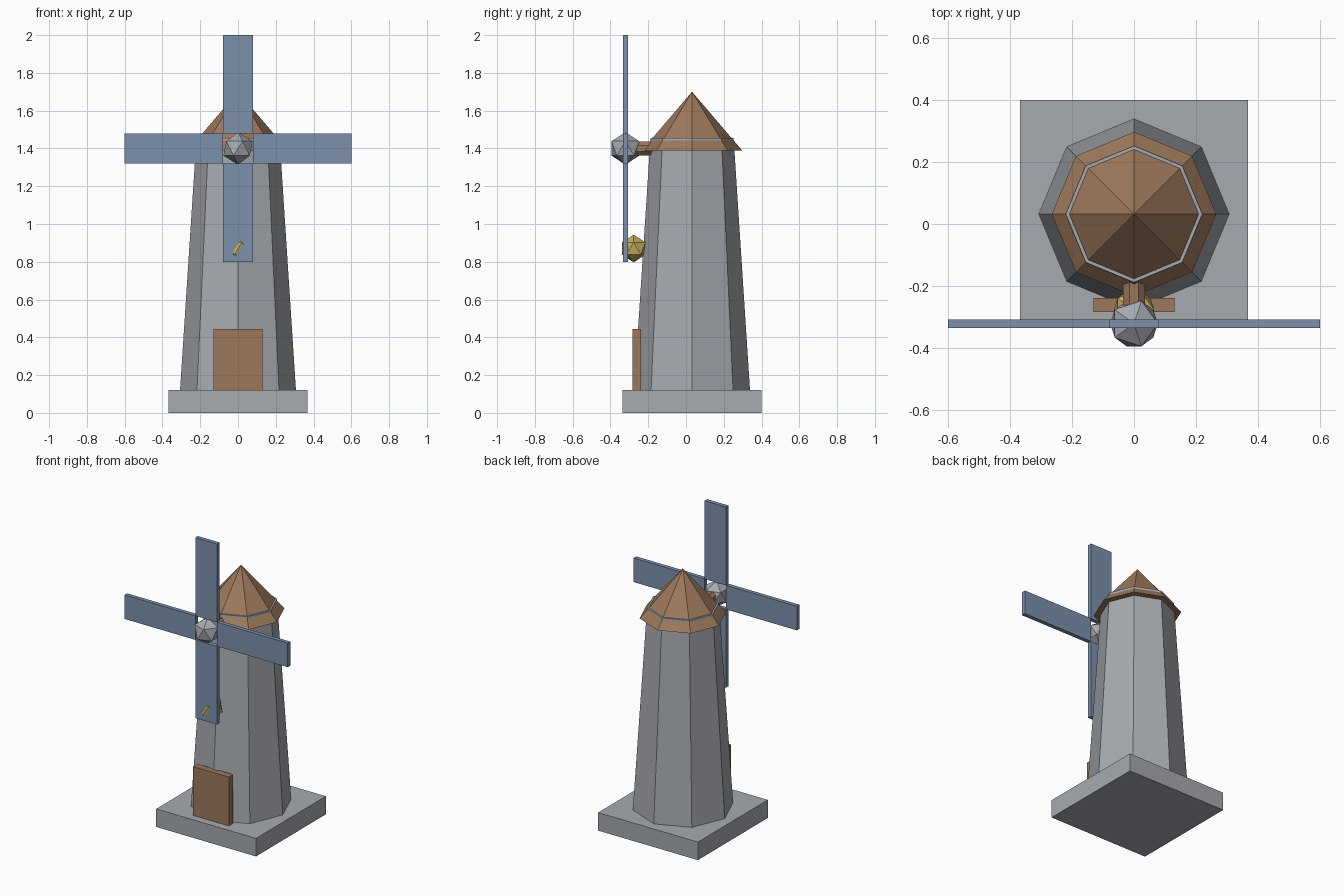
import bpy
from math import radians, sin, cos

default_cube = bpy.data.objects.get("Cube")
if default_cube:
    bpy.data.objects.remove(default_cube, do_unlink=True)


def make_material(name, rgb):
    mat = bpy.data.materials.new(name)
    mat.use_nodes = True
    mat.diffuse_color = (*rgb, 1)
    mat.node_tree.nodes["Principled BSDF"].inputs["Base Color"].default_value = (*rgb, 1)
    return mat


stone = make_material("grey stone", (0.38, 0.40, 0.43))
wood = make_material("brown wood", (0.34, 0.19, 0.105))
cloth = make_material("blue sail", (0.20, 0.28, 0.41))
gold = make_material("yellow gold", (0.60, 0.45, 0.11))


def finish(name, mat):
    obj = bpy.context.object
    obj.name = obj.data.name = name
    obj.data.materials.append(mat)
    return obj


def box(name, mat, centre, size):
    bpy.ops.mesh.primitive_cube_add(size=1, location=centre)
    obj = finish(name, mat)
    obj.scale = size
    return obj


def octagon(name, mat, y, z_low, z_high, r_low, r_high):
    bpy.ops.mesh.primitive_cone_add(vertices=8, radius1=r_low, radius2=r_high,
                                    depth=z_high - z_low,
                                    location=(0, y, (z_low + z_high) / 2))
    return finish(name, mat)


def ball(name, mat, centre, radius):
    bpy.ops.mesh.primitive_ico_sphere_add(subdivisions=1, radius=radius, location=centre)
    return finish(name, mat)


TOWER_Y = 0.032
SAIL_Y = -0.321
HUB_Z = 1.4

# Base slab, tapered tower and pointed roof
box("base_slab", stone, (0, TOWER_Y, 0.06), (0.734, 0.734, 0.12))
octagon("tower", stone, TOWER_Y, 0.01, 1.456, 0.314, 0.22)
octagon("roof", wood, TOWER_Y, 1.39, 1.70, 0.265, 0)

# Door
box("door", wood, (0, -0.261, 0.224), (0.262, 0.046, 0.442))

# Axle and hub
bpy.ops.mesh.primitive_cylinder_add(vertices=8, radius=0.039, depth=0.3,
                                    location=(0, SAIL_Y + 0.15, HUB_Z),
                                    rotation=(radians(90), radians(22.5), 0))
finish("axle", wood)
ball("hub", stone, (0, SAIL_Y, HUB_Z), 0.086)

# Four sails around the hub
for i in range(4):
    angle = radians(90 * i)
    sail = box("sail_%d" % (i + 1), cloth,
               (0.34 * sin(angle), SAIL_Y, HUB_Z + 0.34 * cos(angle)),
               (0.16, 0.027, 0.52))
    sail.rotation_euler.y = angle

# Small lamp behind the lower sail
ball("lamp", gold, (0, -0.277, 0.87), 0.073)
